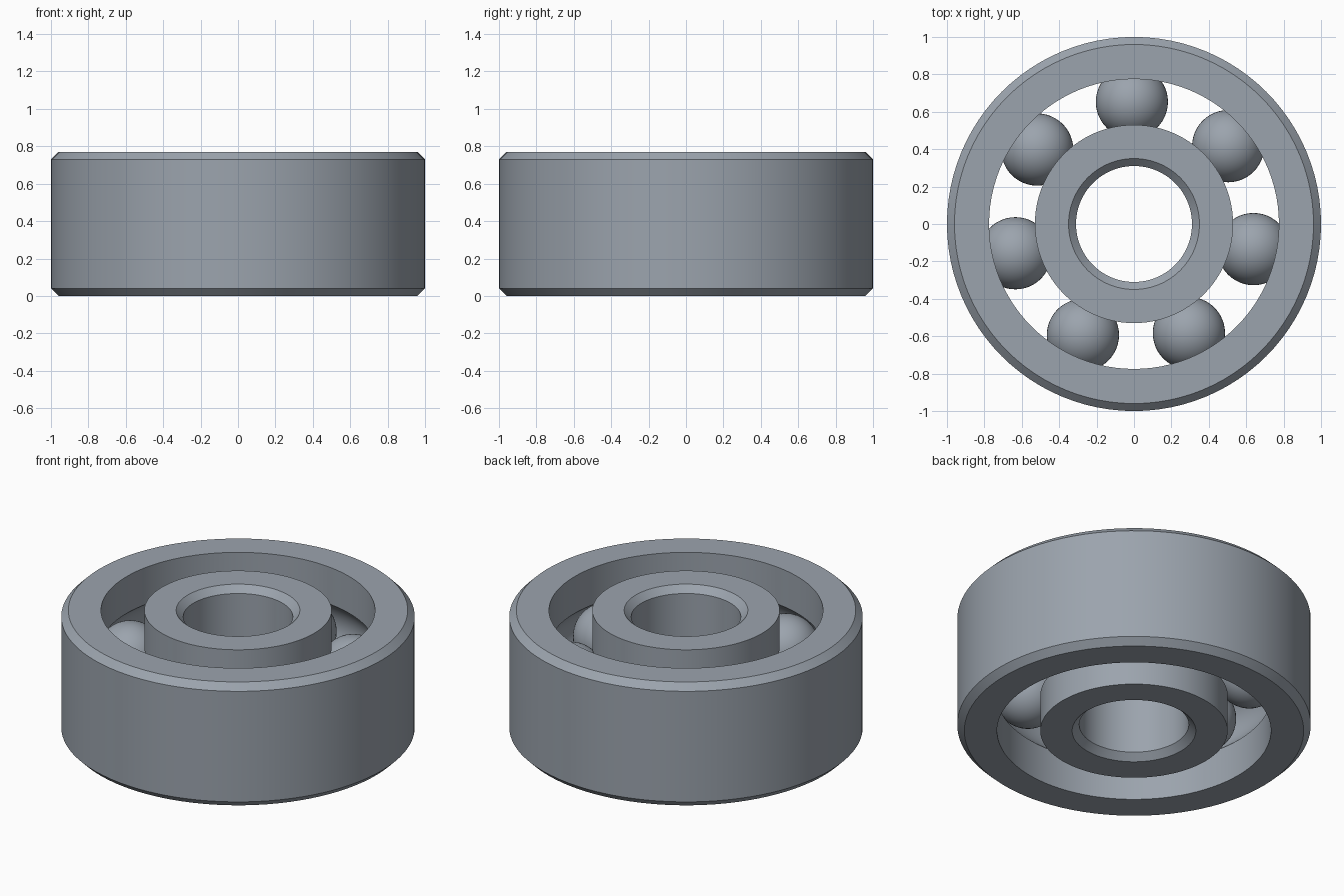
import bpy, bmesh, math
from mathutils import Matrix

cube = bpy.data.objects.get("Cube")
if cube:
    bpy.data.objects.remove(cube, do_unlink=True)

HEIGHT = 0.77
MID = HEIGHT / 2
CHAMFER = 0.04
PITCH = 0.653          # radius of the circle of ball centres
BALL_R = 0.193
GROOVE_R = 0.197
BALLS = 7
SEGMENTS = 96

steel = bpy.data.materials.new("steel grey")
steel.use_nodes = True
colour = (0.33, 0.37, 0.42, 1)
steel.diffuse_color = colour
steel.node_tree.nodes["Principled BSDF"].inputs["Base Color"].default_value = colour


def finish(name, bm, angle=25):
    """Turn a bmesh into a smooth shaded steel object."""
    mesh = bpy.data.meshes.new(name)
    bmesh.ops.recalc_face_normals(bm, faces=bm.faces)
    bm.to_mesh(mesh)
    bm.free()
    mesh.materials.append(steel)
    obj = bpy.data.objects.new(name, mesh)
    bpy.context.collection.objects.link(obj)
    bpy.ops.object.select_all(action="DESELECT")
    obj.select_set(True)
    bpy.context.view_layer.objects.active = obj
    bpy.ops.object.shade_smooth_by_angle(angle=math.radians(angle))
    return obj


def ring(name, plain_r, race_r):
    """Lathe a ring with a chamfered plain wall and a grooved race wall."""
    inward = 1 if race_r > plain_r else -1
    edge_r = plain_r + inward * CHAMFER
    profile = [(race_r, 0), (edge_r, 0), (plain_r, CHAMFER),
               (plain_r, HEIGHT - CHAMFER), (edge_r, HEIGHT), (race_r, HEIGHT)]
    # Circular groove the balls run in, from top to bottom
    half = math.acos(abs(race_r - PITCH) / GROOVE_R)
    side = 1 if race_r > PITCH else -1
    for i in range(17):
        a = half * (1 - i / 8)
        profile.append((PITCH + side * GROOVE_R * math.cos(a),
                        MID + GROOVE_R * math.sin(a)))
    bm = bmesh.new()
    verts = [bm.verts.new((r, 0, z)) for r, z in profile]
    edges = [bm.edges.new((verts[i - 1], verts[i])) for i in range(len(verts))]
    bmesh.ops.spin(bm, geom=verts + edges, axis=(0, 0, 1), cent=(0, 0, 0),
                   angle=math.tau, steps=SEGMENTS, use_duplicate=False)
    bmesh.ops.remove_doubles(bm, verts=bm.verts, dist=0.0001)
    return finish(name, bm)


# Outer and inner rings
ring("outer_ring", 1.0, 0.775)
ring("inner_ring", 0.31, 0.53)

# Evenly spaced balls
for i in range(BALLS):
    a = math.radians(91) + i * math.tau / BALLS
    bm = bmesh.new()
    bmesh.ops.create_uvsphere(bm, u_segments=48, v_segments=24, radius=BALL_R)
    ball = finish(f"ball_{i + 1}", bm, 60)
    ball.matrix_world = Matrix.Translation((PITCH * math.cos(a), PITCH * math.sin(a), MID))
